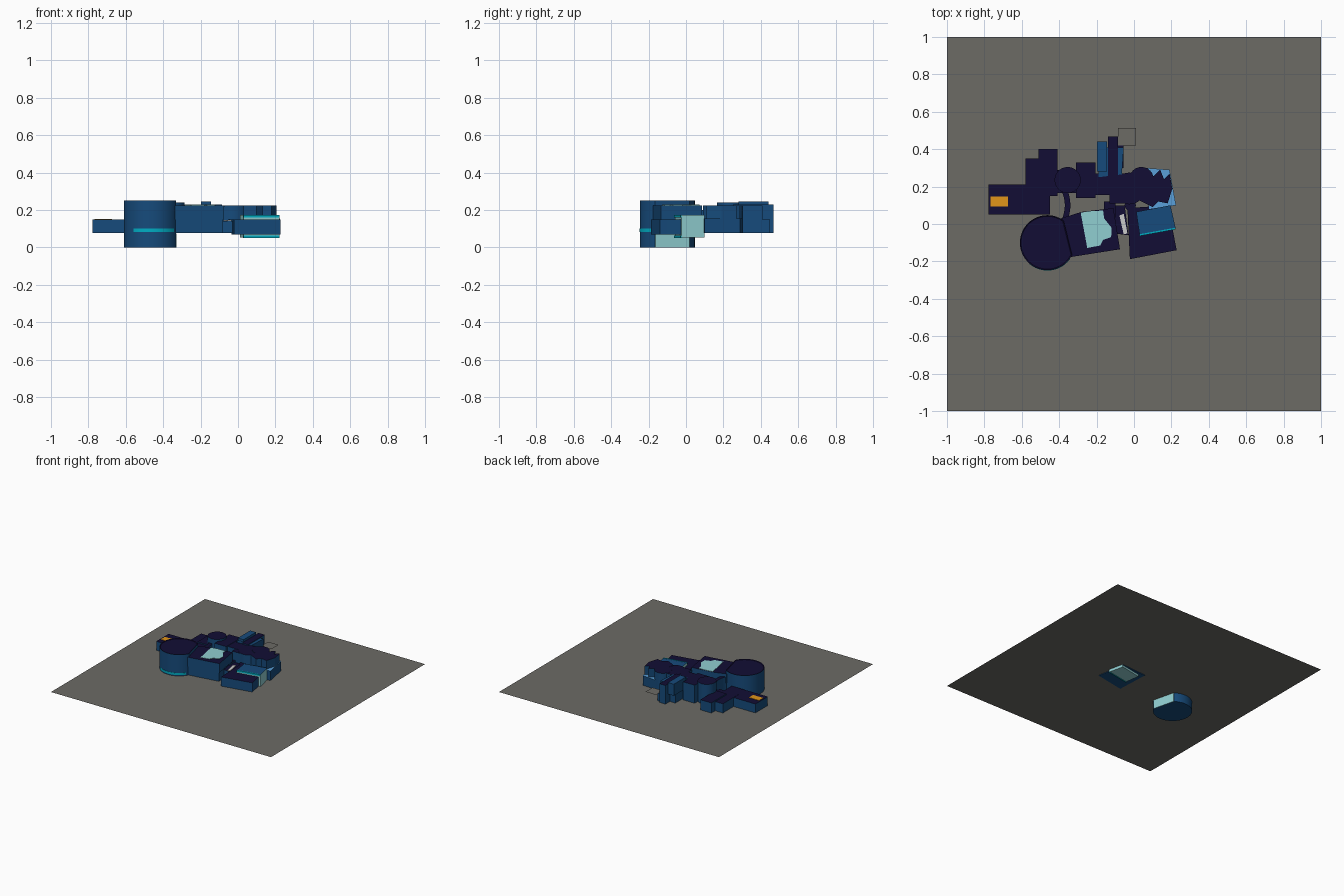
import bpy, bmesh, math
from mathutils import Vector

if "Cube" in bpy.data.objects:
    bpy.data.objects.remove(bpy.data.objects["Cube"])


def mat(name, rgb):
    m = bpy.data.materials.new(name)
    m.diffuse_color = (*rgb, 1)
    m.use_nodes = True
    m.node_tree.nodes["Principled BSDF"].inputs["Base Color"].default_value = m.diffuse_color
    return m


WALL = mat("wall_blue", (0.008, 0.07, 0.2))
ROOF = mat("roof_navy", (0.006, 0.004, 0.035))
GLASS = mat("pale_glass", (0.28, 0.62, 0.64))
TRIM = mat("teal_trim", (0.0, 0.42, 0.55))
SKY = mat("light_blue", (0.1, 0.35, 0.7))
SAND = mat("ground_grey", (0.15, 0.145, 0.13))
AMBER = mat("amber", (0.75, 0.3, 0.01))
PALE = mat("pale_grey", (0.6, 0.6, 0.58))
BASE = 0.077


def finish(name, bm, mats):
    me = bpy.data.meshes.new(name)
    bmesh.ops.recalc_face_normals(bm, faces=bm.faces[:])
    bm.to_mesh(me)
    bm.free()
    for m in mats:
        me.materials.append(m)
    ob = bpy.data.objects.new(name, me)
    bpy.context.collection.objects.link(ob)
    return ob


def prism(name, pts, z0, z1, wall=WALL, roof=ROOF, rim=0.0):
    """Extruded outline with its own roof colour and optional sunken roof."""
    bm = bmesh.new()
    face = bm.faces.new([bm.verts.new((x, y, z0)) for x, y in pts])
    ext = bmesh.ops.extrude_face_region(bm, geom=[face])["geom"]
    bmesh.ops.translate(bm, vec=(0, 0, z1 - z0),
                        verts=[g for g in ext if isinstance(g, bmesh.types.BMVert)])
    bm.normal_update()
    top = [f for f in bm.faces if min(v.co.z for v in f.verts) > z1 - 1e-5]
    for f in top:
        f.material_index = 1
    if rim:
        bmesh.ops.recalc_face_normals(bm, faces=bm.faces[:])
        bmesh.ops.inset_region(bm, faces=top, thickness=rim, depth=-rim * 0.7)
    return finish(name, bm, [wall, roof])


def box(name, x0, x1, y0, y1, z0, z1, **k):
    return prism(name, [(x0, y0), (x1, y0), (x1, y1), (x0, y1)], z0, z1, **k)


def arc(cx, cy, r, a0, a1, n):
    return [(cx + r * math.cos(math.radians(a0 + (a1 - a0) * i / n)),
             cy + r * math.sin(math.radians(a0 + (a1 - a0) * i / n))) for i in range(n + 1)]


def disc(name, cx, cy, r, z0, z1, n=24):
    return prism(name, arc(cx, cy, r, 0, 360, n)[:-1], z0, z1)


def grow(pts, s):
    cx = sum(p[0] for p in pts) / len(pts)
    cy = sum(p[1] for p in pts) / len(pts)
    return [(cx + (x - cx) * s, cy + (y - cy) * s) for x, y in pts]


# ground sheet and raised square plate
def sheet(name, x0, x1, y0, y1, z):
    bm = bmesh.new()
    bm.faces.new([bm.verts.new(p) for p in
                  ((x0, y0, z), (x1, y0, z), (x1, y1, z), (x0, y1, z))])
    return finish(name, bm, [SAND])


sheet("ground", -1, 1, -1, 1, 0.075)
sheet("landing_plate", -0.085, 0.01, 0.42, 0.512, 0.155)

# round hall, cut flat where the passage joins
CX, CY, R = -0.463, -0.1, 0.147
prism("round_hall", arc(CX, CY, R, -26, -306, 56), 0, 0.25, rim=0.006)
a, b = arc(CX, CY, R, -26, 54, 1)
n = Vector((b[1] - a[1], a[0] - b[0])).normalized() * 0.003
prism("hall_glass_face", [a, (a[0] + n.x, a[1] + n.y), (b[0] + n.x, b[1] + n.y), b],
      0, 0.074, wall=GLASS, roof=GLASS)
prism("hall_window_band", arc(CX, CY, R + 0.002, -130, -35, 20)
      + arc(CX, CY, R - 0.01, -35, -130, 20), 0.083, 0.1, wall=TRIM, roof=TRIM)

# tilted passage with skylight
passage = [(-0.36, -0.18), (-0.075, -0.135), (-0.11, 0.085), (-0.28, 0.065), (-0.39, 0.03)]
prism("passage_lower", grow(passage, 0.97), BASE, 0.15)
prism("passage_upper", passage, 0.15, 0.225)
prism("skylight", [(-0.285, 0.06), (-0.24, 0.068), (-0.165, 0.072), (-0.16, 0.03), (-0.12, -0.02),
                   (-0.122, -0.07), (-0.165, -0.085), (-0.18, -0.115), (-0.25, -0.128)],
      0.222, 0.228, wall=GLASS, roof=GLASS)

# link and pale hatch between the passage and the east block
prism("link", [(-0.11, -0.05), (-0.03, -0.06), (-0.05, 0.1), (-0.12, 0.1)], BASE, 0.14)
prism("pale_hatch", [(-0.055, -0.055), (-0.035, -0.05), (-0.055, 0.055), (-0.078, 0.045)],
      0.135, 0.146, wall=PALE, roof=PALE)

# east block: low front part, glazed back part with teal rails
prism("east_front", [(-0.022, -0.188), (0.228, -0.14), (0.205, -0.02), (0.19, 0.1),
                     (-0.035, 0.085)], 0.07, 0.15)
glazed = [(0.03, -0.06), (0.223, -0.025), (0.195, 0.1), (0.012, 0.065)]
prism("east_glazed", glazed, 0.053, 0.172, wall=GLASS, roof=WALL)
for i, z in enumerate((0.05, 0.16)):
    prism(f"east_rail_{i}", [(0.03, -0.064), (0.222, -0.029), (0.22, -0.02), (0.028, -0.055)],
          z, z + 0.013, wall=TRIM, roof=TRIM)

# north-east room: light blue deck with an irregular roof
prism("northeast_deck", [(0.06, 0.3), (0.19, 0.29), (0.225, 0.1), (0.08, 0.08)],
      BASE, 0.155, wall=WALL, roof=SKY)
prism("northeast_roof", [(0.02, 0.13), (0.1, 0.09), (0.13, 0.12), (0.18, 0.11), (0.205, 0.19),
                         (0.19, 0.27), (0.16, 0.24), (0.14, 0.29), (0.1, 0.25), (0.06, 0.27)],
      BASE, 0.225)

# central rooms
for name, x0, x1, y0, y1, top in (
        ("central_hall", -0.31, -0.205, 0.14, 0.33, 0.225),
        ("central_corridor", -0.21, 0.0, 0.155, 0.27, 0.222),
        ("south_bay", -0.13, 0.0, 0.11, 0.18, 0.22),
        ("south_stub", -0.16, -0.1, 0.035, 0.12, 0.15),
        ("west_joint", -0.43, -0.3, 0.165, 0.29, 0.15)):
    box(name, x0, x1, y0, y1, BASE, top)
for i, (x, y, r, top) in enumerate(((-0.355, 0.235, 0.07, 0.24), (-0.025, 0.19, 0.085, 0.223),
                                    (0.04, 0.24, 0.065, 0.225), (-0.02, 0.1, 0.03, 0.15))):
    disc(f"round_room_{i}", x, y, r, BASE, top)

# curved walkway from the west round room to the hall
prism("curved_walkway", arc(-0.55, 0.1, 0.21, 35, -30, 12) + arc(-0.55, 0.1, 0.18, -30, 35, 12),
      BASE, 0.2)

# north wing: blue sides and dark spine
prism("north_wing", [(-0.19, 0.25), (-0.065, 0.265), (-0.055, 0.41), (-0.19, 0.41)],
      BASE, 0.225, roof=WALL)
box("north_wing_fin", -0.197, -0.145, 0.28, 0.44, 0.15, 0.245, roof=WALL)
box("north_spine", -0.14, -0.085, 0.25, 0.467, BASE, 0.23)
box("north_step", -0.12, -0.055, 0.3, 0.45, BASE, 0.15)

# west wing with amber panel
for name, x0, x1, y0, y1, top in (("west_block", -0.778, -0.45, 0.05, 0.21, 0.15),
                                  ("west_middle", -0.58, -0.41, 0.15, 0.35, 0.152),
                                  ("west_tall", -0.51, -0.41, 0.2, 0.4, 0.16)):
    box(name, x0, x1, y0, y1, BASE, top)
box("amber_panel", -0.767, -0.675, 0.093, 0.147, 0.148, 0.153, wall=AMBER, roof=AMBER)

# keep hard edges, smooth the round walls
for ob in bpy.context.scene.objects:
    ob.select_set(True)
    bpy.context.view_layer.objects.active = ob
bpy.ops.object.shade_smooth_by_angle(angle=math.radians(20))
